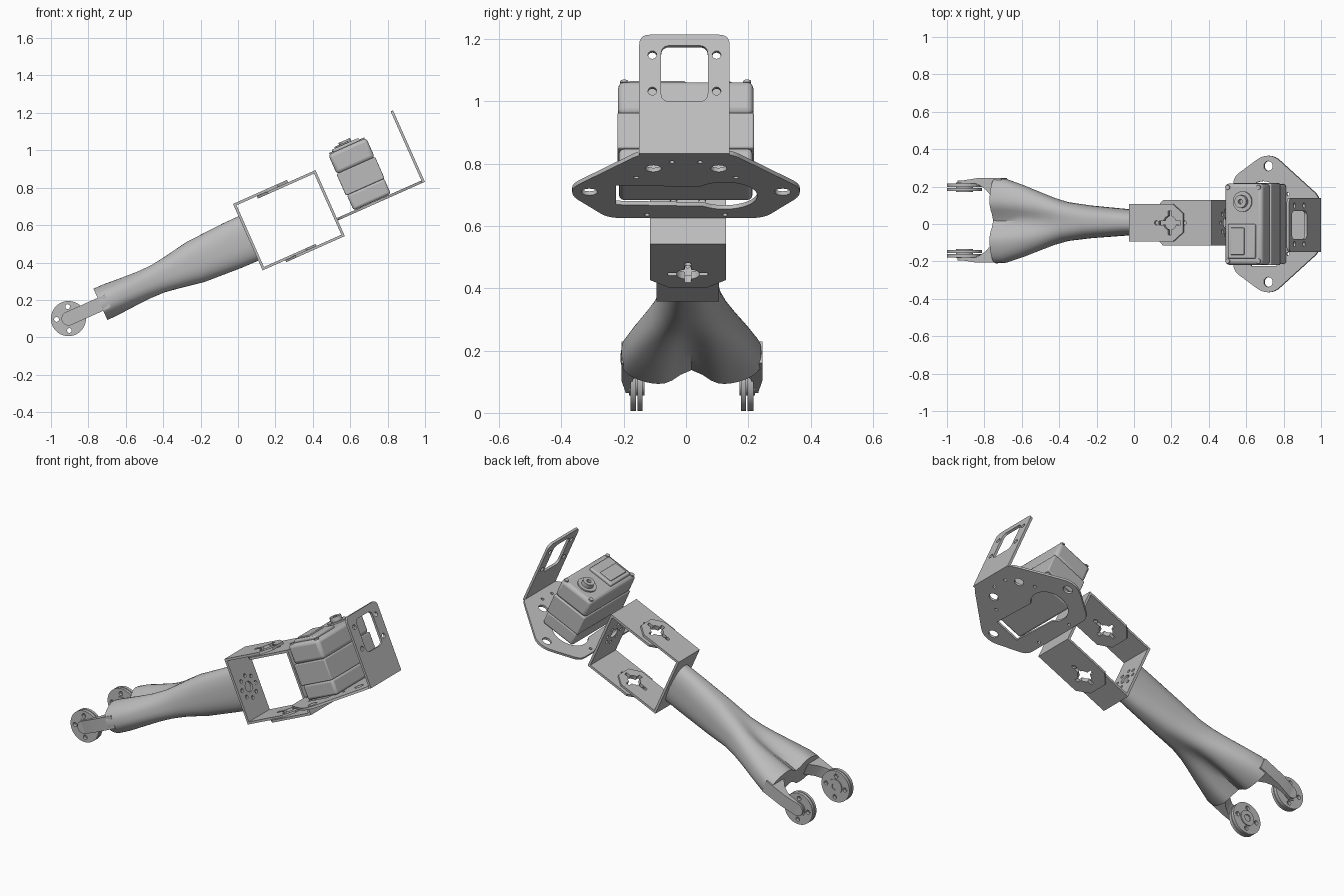
import bpy, bmesh, math
from mathutils import Matrix, Vector

cube = bpy.data.objects.get("Cube")
if cube:
    bpy.data.objects.remove(cube, do_unlink=True)

grey = bpy.data.materials.new("plain grey")
grey.use_nodes = True
grey.diffuse_color = (0.5, 0.5, 0.5, 1)
grey.node_tree.nodes["Principled BSDF"].inputs["Base Color"].default_value = (0.5, 0.5, 0.5, 1)

# Everything is built along a level axis, then tilted into the final pose
TILT = Matrix.Translation((0.273, 0, 0.6255)) @ Matrix.Rotation(math.radians(-24), 4, 'Y')
U, Y, V = Vector((1, 0, 0)), Vector((0, 1, 0)), Vector((0, 0, 1))


def finish(name, mesh, bevel=0):
    obj = bpy.data.objects.new(name, mesh)
    bpy.context.collection.objects.link(obj)
    mesh.transform(TILT)
    mesh.materials.clear()
    mesh.materials.append(grey)
    if bevel:
        mod = obj.modifiers.new("bevel", 'BEVEL')
        mod.width, mod.segments = bevel, 3
    bpy.ops.object.select_all(action='DESELECT')
    obj.select_set(True)
    bpy.context.view_layer.objects.active = obj
    bpy.ops.object.shade_smooth_by_angle(angle=math.radians(35))
    return obj


def circle(x, y, r, n=24, start=0, end=math.tau):
    return [(x + r * math.cos(start + (end - start) * i / n),
             y + r * math.sin(start + (end - start) * i / n)) for i in range(n)]


def rect(x0, x1, y0, y1):
    return [(x0, y0), (x1, y0), (x1, y1), (x0, y1)]


def fillet(pts, r):
    out = []
    for i, p in enumerate(pts):
        p = Vector(p)
        a, b = Vector(pts[i - 1]) - p, Vector(pts[(i + 1) % len(pts)]) - p
        a = p + a.normalized() * min(r, a.length * 0.45)
        b = p + b.normalized() * min(r, b.length * 0.45)
        for k in range(6):
            t = k / 5
            out.append(tuple(a * (1 - t) ** 2 + p * 2 * t * (1 - t) + b * t * t))
    return out


def clover(x, y, r=0.038, tip=0.064):
    # Round hole with four narrow lobes
    pts = []
    for i in range(72):
        a = math.tau * i / 72
        off = abs((a + math.pi / 4) % (math.pi / 2) - math.pi / 4)
        d = tip if off < 0.2 else r
        pts.append((x + d * math.cos(a), y + d * math.sin(a)))
    return pts


def plate(name, outline, holes, origin, ax, ay, thick):
    # Flat sheet with holes, centred on the plane through origin
    curve = bpy.data.curves.new(name, 'CURVE')
    curve.dimensions, curve.fill_mode, curve.extrude = '2D', 'BOTH', thick / 2
    for loop in [outline] + holes:
        s = curve.splines.new('POLY')
        s.points.add(len(loop) - 1)
        for p, q in zip(s.points, loop):
            p.co = (q[0], q[1], 0, 1)
        s.use_cyclic_u = True
    temp = bpy.data.objects.new(name + " temp", curve)
    bpy.context.collection.objects.link(temp)
    dg = bpy.context.evaluated_depsgraph_get()
    mesh = bpy.data.meshes.new_from_object(temp.evaluated_get(dg))
    bpy.data.objects.remove(temp, do_unlink=True)
    basis = Matrix((ax, ay, ax.cross(ay))).transposed().to_4x4()
    mesh.transform(Matrix.Translation(origin) @ basis)
    return finish(name, mesh)


def box(name, u0, u1, y0, y1, v0, v1, bevel):
    bm = bmesh.new()
    bmesh.ops.create_cube(bm, size=1)
    for v in bm.verts:
        v.co = (u0 if v.co.x < 0 else u1, y0 if v.co.y < 0 else y1, v0 if v.co.z < 0 else v1)
    mesh = bpy.data.meshes.new(name)
    bm.to_mesh(mesh)
    bm.free()
    return finish(name, mesh, bevel)


# Two interlocking U brackets
T = 0.014
MID = 0.006


def u_bracket(name, base, end, half, low, high):
    side = 1 if end > base else -1
    cut = end - side * 0.06
    flange = [(base, MID - half), (cut, MID - half), (end, MID - half * 0.5),
              (end, MID + half * 0.5), (cut, MID + half), (base, MID + half)]
    small = [circle(-0.078 * side, MID, 0.012, 12)]
    for level, v in (("lower", low + T / 2), ("upper", high - T / 2)):
        plate(f"{name}_{level}_flange", flange, [clover(0, MID)] + small, V * v, U, Y, T)
    pattern = [circle(MID, 0, 0.03)]
    pattern += [circle(MID + 0.065 * math.cos(k * math.pi / 4), 0.065 * math.sin(k * math.pi / 4), 0.011, 12)
                for k in range(8)]
    plate(name + "_web", rect(MID - half, MID + half, low, high), pattern,
          U * (base + side * T / 2), Y, V, T)


u_bracket("arm_bracket", -0.238, 0.078, 0.1, -0.187, 0.202)
u_bracket("foot_bracket", 0.238, -0.105, 0.122, -0.198, 0.188)

# Foot plate with keyhole opening
half_side = [(0.24, 0.25), (0.41, 0.365), (0.48, 0.365), (0.745, 0.145)]
foot = [(u, -y) for u, y in half_side] + half_side[::-1]
keyhole = circle(0.415, 0.123, 0.106, 32, -2.4, 2.4)
keyhole = [(0.415 - (y - 0.123), 0.123 + (x - 0.415)) for x, y in keyhole]
keyhole += [(0.345, -0.225), (0.495, -0.225)]
foot_holes = [keyhole]
for s in (-1, 1):
    foot_holes += [circle(0.445, s * 0.31, 0.026), circle(0.63, s * 0.105, 0.026),
                   circle(0.68, s * 0.045, 0.009, 12), circle(0.56, s * 0.16, 0.009, 12),
                   circle(0.265, s * 0.125, 0.009, 12)]
plate("foot_plate", fillet(foot, 0.04), foot_holes, V * -0.1, U, Y, T)

# Upright plate with window
window = fillet(rect(-0.08, 0.07, 0.076, 0.273), 0.03)
upright = [(-0.15, -0.107), (0.14, -0.107)] + fillet(rect(-0.15, 0.14, 0.05, 0.311), 0.035)[12:]
corners = [circle(-0.005 + s * 0.103, v, 0.014, 16) for s in (-1, 1) for v in (0.113, 0.24)]
plate("upright_plate", upright, [window] + corners, U * 0.74, Y, V, T)

# Motor housing in three stacked shells
box("motor_base", 0.337, 0.555, -0.215, 0.213, -0.092, 0.0, 0.015)
box("motor_body", 0.332, 0.558, -0.22, 0.218, -0.003, 0.123, 0.006)
box("motor_cap", 0.334, 0.556, -0.218, 0.216, 0.12, 0.236, 0.02)
box("motor_lid", 0.36, 0.52, -0.185, 0.0, 0.23, 0.252, 0.008)
box("motor_lid_panel", 0.38, 0.46, -0.165, -0.02, 0.25, 0.26, 0.004)
plate("motor_boss", circle(0.443, 0.12, 0.055), [], V * 0.238, U, Y, 0.012)
plate("motor_shaft", circle(0.443, 0.12, 0.034), [circle(0.443, 0.12, 0.013, 12)], V * 0.25, U, Y, 0.04)
for u in (0.355, 0.535):
    for y in (-0.198, 0.196):
        plate("motor_screw", circle(u, y, 0.013, 12), [], V * 0.238, U, Y, 0.008)

# Arm: loft from an oval to a pair of joined lobes
stations = [(-0.235, 0.066, 0.13, 0), (-0.33, 0.07, 0.129, 0), (-0.55, 0.087, 0.117, 0),
            (-0.69, 0.104, 0.1, 0.08), (-0.77, 0.126, 0.094, 0.22), (-0.85, 0.155, 0.092, 0.36),
            (-0.95, 0.192, 0.095, 0.48), (-1.05, 0.224, 0.1, 0.55), (-1.104, 0.228, 0.1, 0.57)]
bm = bmesh.new()
rings = []
for u, hy, hv, pinch in stations:
    ring = []
    for i in range(64):
        a = math.tau * i / 64
        c, s = math.cos(a), math.sin(a)
        y = hy * math.copysign(abs(c) ** 0.8, c)
        v = hv * math.copysign(abs(s) ** 0.8, s) * (1 - pinch * math.exp(-(y / 0.06) ** 2))
        ring.append(bm.verts.new((u, y + 0.008 - 0.011 * (u + 0.235), v)))
    rings.append(ring)
for r0, r1 in zip(rings, rings[1:]):
    for i in range(64):
        j = (i + 1) % 64
        bm.faces.new((r0[i], r0[j], r1[j], r1[i]))
bm.faces.new(rings[0])
bm.faces.new(rings[-1])
bmesh.ops.recalc_face_normals(bm, faces=bm.faces)
arm = bpy.data.meshes.new("arm")
bm.to_mesh(arm)
bm.free()
finish("arm", arm)

# Fork prongs with drilled hub discs
PIVOT = -1.291
for s, side in ((1, "left"), (-1, "right")):
    c = 0.019
    prong = [(PIVOT, 0.195), (-1.19, 0.19), (-1.15, 0.165), (-1.09, 0.1),
             (-1.06, 0.1), (-1.06, 0.226), (-1.2, 0.226), (PIVOT, 0.213)]
    plate(side + "_prong", [(u, c + s * y) for u, y in prong], [], V * 0, U, Y, 0.075)
    plate(side + "_prong_end", circle(0, PIVOT, 0.0375), [], Y * (c + s * 0.204), V, U, 0.018)
    drill = [circle(0.064 * math.cos(a), PIVOT + 0.064 * math.sin(a), 0.013, 14)
             for a in [math.radians(20 + 90 * k) for k in range(4)]]
    for part, r, y, thick in (("inner", 0.094, 0.166, 0.016), ("outer", 0.094, 0.188, 0.018),
                              ("core", 0.045, 0.177, 0.05)):
        holes = drill if r > 0.05 else [circle(0, PIVOT, 0.02, 16)]
        plate(f"{side}_hub_{part}", circle(0, PIVOT, r, 40), holes, Y * (c + s * y), V, U, thick)
